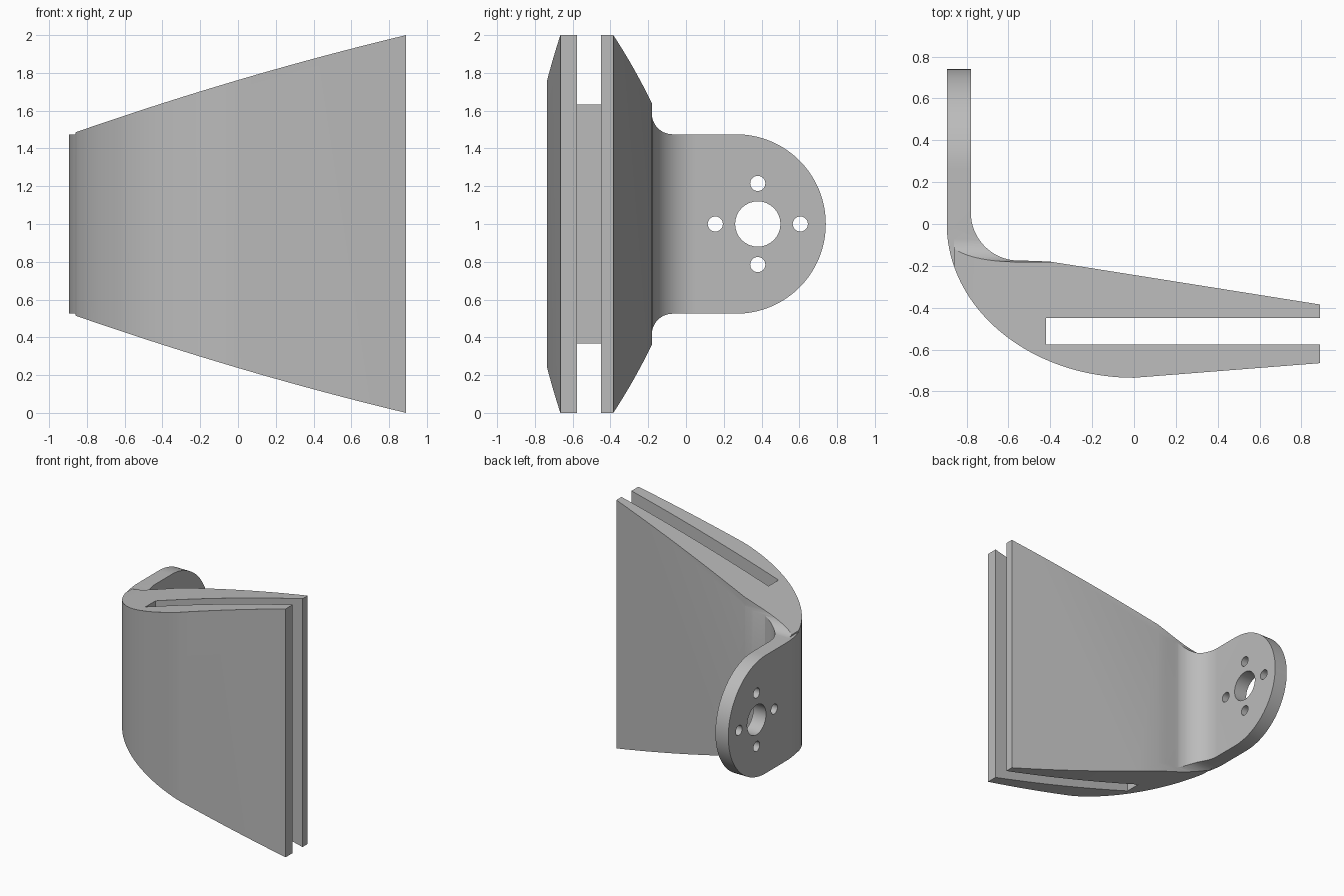
import bpy, bmesh
from math import sin, cos, pi, sqrt, radians
from mathutils import Vector

cube = bpy.data.objects.get("Cube")
if cube:
    bpy.data.objects.remove(cube, do_unlink=True)

grey = bpy.data.materials.new("mid grey")
grey.use_nodes = True
COLOUR = (0.5, 0.5, 0.5, 1)
grey.diffuse_color = COLOUR
grey.node_tree.nodes["Principled BSDF"].inputs["Base Color"].default_value = COLOUR


def arc(cx, cy, rx, ry, start, end, steps):
    """Points along an elliptical arc, angles in degrees."""
    angles = [radians(start + (end - start) * i / steps) for i in range(steps + 1)]
    return [(cx + rx * cos(a), cy + ry * sin(a)) for a in angles]


def prism(name, points, axis, low, high):
    """Extrude a 2D outline along the given axis."""
    def place(p, d):
        return Vector({"x": (d, p[0], p[1]), "y": (p[0], d, p[1]), "z": (p[0], p[1], d)}[axis])
    bm = bmesh.new()
    face = bm.faces.new([bm.verts.new(place(p, low)) for p in points])
    offset = place((0, 0), high - low)
    result = bmesh.ops.extrude_face_region(bm, geom=[face], use_keep_orig=True)
    top = [v for v in result["geom"] if isinstance(v, bmesh.types.BMVert)]
    bmesh.ops.translate(bm, verts=top, vec=offset)
    bmesh.ops.recalc_face_normals(bm, faces=bm.faces)
    mesh = bpy.data.meshes.new(name)
    bm.to_mesh(mesh)
    bm.free()
    obj = bpy.data.objects.new(name, mesh)
    bpy.context.collection.objects.link(obj)
    mesh.materials.append(grey)
    return obj


def trim(obj, cutter, operation):
    """Apply a boolean and discard the cutter."""
    cutter.hide_render = True
    mod = obj.modifiers.new("trim", "BOOLEAN")
    mod.object, mod.operation, mod.solver = cutter, operation, "EXACT"
    bpy.context.view_layer.objects.active = obj
    bpy.ops.object.modifier_apply(modifier=mod.name)
    bpy.data.objects.remove(cutter, do_unlink=True)


# Plan outline: flange, rounded corner and slotted wedge
plan = [(-0.895, 0.74)] + arc(0, 0, 0.895, 0.735, 180, 270, 40)
plan += [(0.89, -0.665), (0.89, -0.577), (-0.42, -0.577), (-0.42, -0.45), (0.89, -0.45), (0.89, -0.385)]
plan += [(-0.4, -0.18), (-0.48, -0.176)] + arc(-0.55, 0.055, 0.23, 0.23, 270, 180, 20) + [(-0.78, 0.74)]
bracket = prism("slotted_bracket", plan, "z", -0.1, 2.1)

# Flared front outline, with a narrow step at the flange side
HALF = 0.475
upper = [(-1, HALF), (-0.86, HALF)]
for i in range(21):
    x = -0.86 + 1.86 * i / 20
    upper.append((x, 0.762 + 0.295 * x - 0.031 * x * x))
flare = [(x, 1 + h) for x, h in upper] + [(x, 1 - h) for x, h in reversed(upper)]
trim(bracket, prism("flare_cutter", flare, "y", -1, 1), "INTERSECT")

# Side outline: full-height wedge, filleted into a round-ended flange
FILLET = 0.11
half_side = [(-1, 1.2), (-0.181, 1.2)]
half_side += arc(-0.181 + FILLET, HALF + FILLET, FILLET, FILLET, 180, 270, 12)
half_side += arc(0.265, 0, HALF, HALF, 90, 0, 32)
side = [(y, 1 + h) for y, h in half_side] + [(y, 1 - h) for y, h in reversed(half_side[:-1])]
trim(bracket, prism("side_cutter", side, "x", -1.2, 1.2), "INTERSECT")

# Centre bore and four screw holes in the flange
holes = [(0, 0, 0.12)] + [(0.225 * cos(k * pi / 2), 0.215 * sin(k * pi / 2), 0.04) for k in range(4)]
for dy, dz, radius in holes:
    ring = arc(0.38 + dy, 1 + dz, radius, radius, 0, 360, 32)[:-1]
    trim(bracket, prism("hole_cutter", ring, "x", -1, -0.7), "DIFFERENCE")

# Smooth the rounded surfaces, keeping crisp edges
for o in bpy.context.selected_objects:
    o.select_set(False)
bracket.select_set(True)
bpy.context.view_layer.objects.active = bracket
bpy.ops.object.shade_smooth_by_angle(angle=radians(25))
